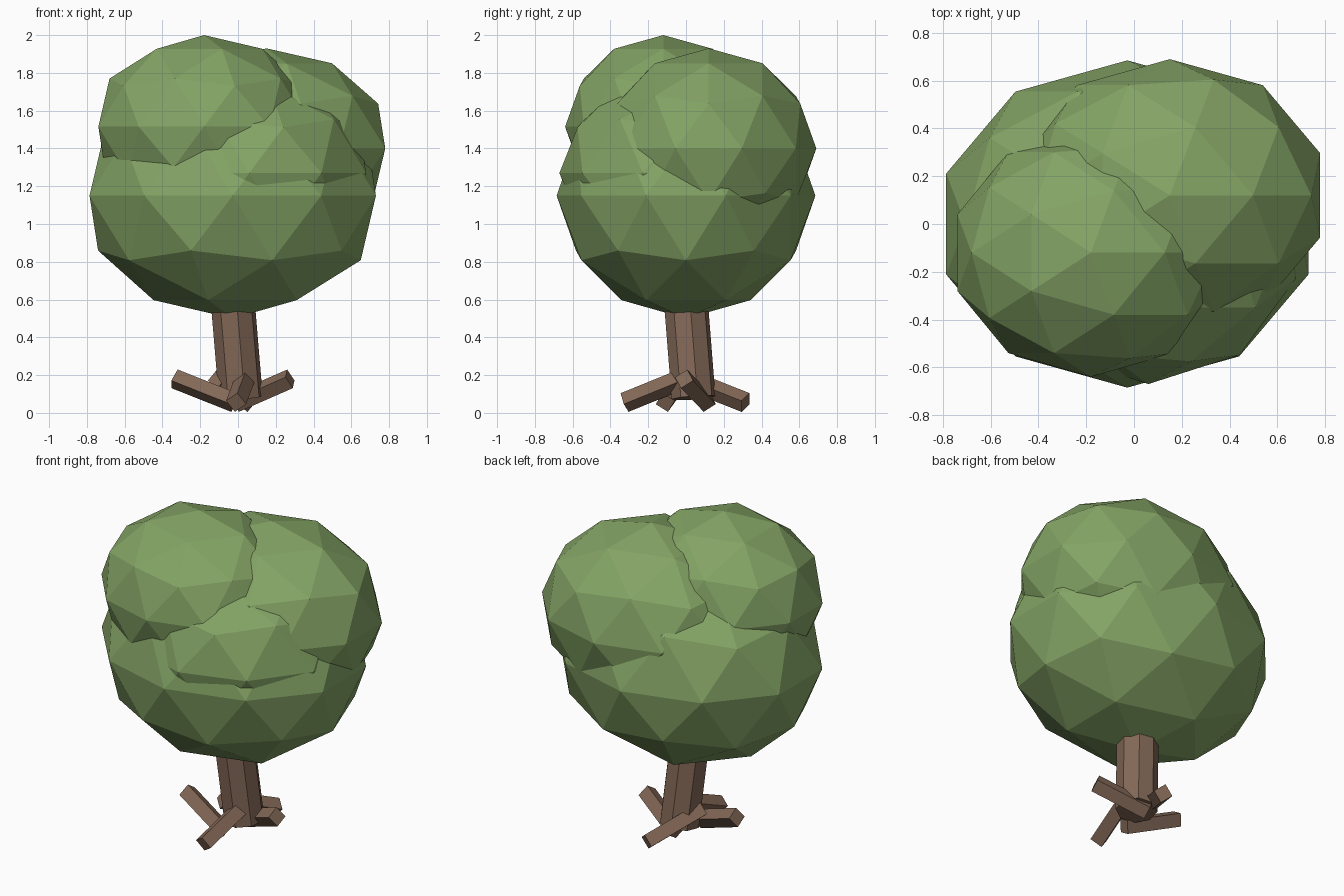
import bpy
import math
from mathutils import Vector, Matrix

if "Cube" in bpy.data.objects:
    bpy.data.objects.remove(bpy.data.objects["Cube"])


def material(name, color):
    m = bpy.data.materials.new(name)
    m.diffuse_color = color
    m.use_nodes = True
    m.node_tree.nodes["Principled BSDF"].inputs["Base Color"].default_value = m.diffuse_color
    return m


leaf = material("leaf_green", (0.23, 0.37, 0.13, 1))
bark = material("bark_brown", (0.23, 0.14, 0.095, 1))


def clump(name, center, radii):
    # faceted foliage ball
    bpy.ops.mesh.primitive_ico_sphere_add(subdivisions=2, radius=1, location=center)
    ob = bpy.context.object
    ob.name = name
    ob.scale = radii
    ob.data.materials.append(leaf)


def bar(name, start, end, radius, sides, roll):
    # straight prism between two points
    a, b = Vector(start), Vector(end)
    d = b - a
    bpy.ops.mesh.primitive_cylinder_add(vertices=sides, radius=radius, depth=d.length)
    ob = bpy.context.object
    ob.name = name
    z = d.normalized()
    ref = Vector((0, 1, 0)) if abs(z.z) > 0.8 else Vector((0, 0, 1))
    x = ref.cross(z).normalized()
    y = z.cross(x)
    basis = Matrix((x, y, z)).transposed().to_4x4()
    ob.matrix_world = (Matrix.Translation((a + b) / 2) @ basis
                       @ Matrix.Rotation(math.radians(roll), 4, 'Z'))
    ob.data.materials.append(bark)


# Foliage
clump("crown_base", (-0.028, 0, 1.15), (0.797, 0.685, 0.65))
clump("crown_left", (-0.18, -0.12, 1.515), (0.588, 0.52, 0.485))
clump("crown_right", (0.15, 0.12, 1.40), (0.662, 0.57, 0.53))
clump("crown_middle", (0.06, -0.03, 1.27), (0.65, 0.64, 0.54))

# Leaning trunk
bar("trunk", (0.015, 0.04, 0.08), (-0.075, -0.045, 1.15), 0.118, 8, 10)

# Roots: outer end, inner end
roots = {
    "root_left": ((-0.335, -0.02, 0.18), (-0.02, -0.11, 0.055)),
    "root_right": ((0.275, -0.01, 0.18), (-0.01, 0.11, 0.055)),
    "root_front": ((-0.01, -0.325, 0.055), (0.035, -0.03, 0.175)),
    "root_back": ((0.05, 0.315, 0.055), (-0.11, 0.0, 0.18)),
}
for name, (outer, inner) in roots.items():
    bar(name, outer, inner, 0.054, 4, 10)
